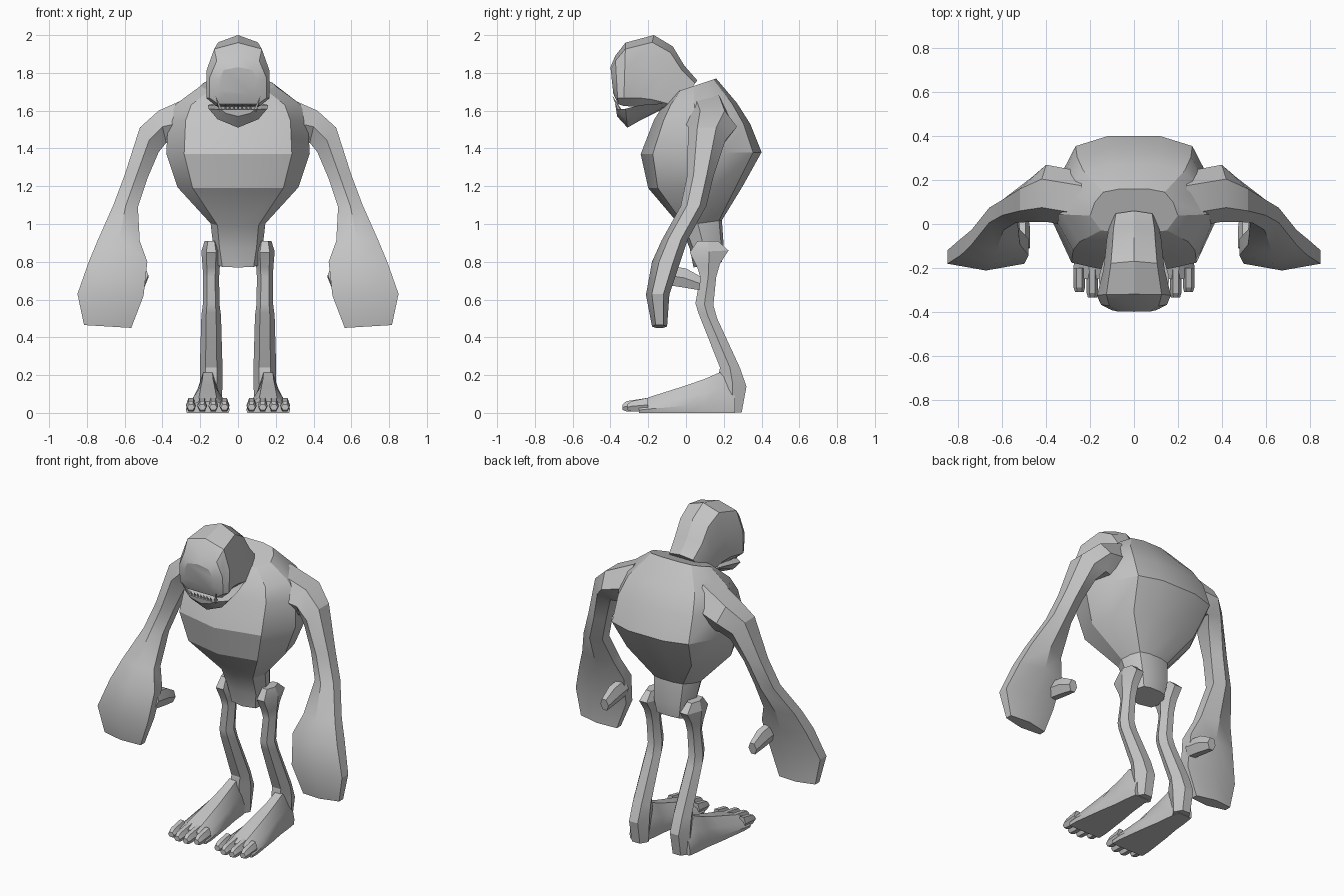
import bpy, bmesh, math
from mathutils import Vector

default_cube = bpy.data.objects.get("Cube")
if default_cube:
    bpy.data.objects.remove(default_cube, do_unlink=True)

grey = bpy.data.materials.new("plain_grey")
grey.use_nodes = True
colour = (0.55, 0.55, 0.55, 1)
grey.diffuse_color = colour
grey.node_tree.nodes["Principled BSDF"].inputs["Base Color"].default_value = colour

X_AXIS = Vector((1, 0, 0))
Y_AXIS = Vector((0, 1, 0))

# Half outlines: (position from start to end, sideways share)
HEX = [(-1, .5), (0, 1), (1, .5)]
TORSO = [(-1, 0), (-.8, .75), (-.16, 1), (.4, .9), (.86, .7), (1, .32)]
SKULL = [(-1, 0), (-.8, .75), (-.1, 1), (.75, 1), (1, .7)]
JAW = [(-1, 1), (.1, .7), (1, 0)]
FOOT = [(-1, .4), (-.2, .85), (.5, 1), (1, .95)]


def finish(obj, mirrored):
    """Colour, mirror and shade one part."""
    obj.data.materials.append(grey)
    if mirrored:
        obj.modifiers.new("mirror", "MIRROR")
    bpy.ops.object.select_all(action="DESELECT")
    obj.select_set(True)
    bpy.context.view_layer.objects.active = obj
    bpy.ops.object.shade_smooth_by_angle(angle=math.radians(28))


def loft(name, stations, outline, side=X_AXIS, mirrored=False):
    """Skin a closed body over stations of (start point, end point, half width)."""
    full = outline + [(u, -v) for u, v in reversed(outline) if v != 0]
    bm = bmesh.new()
    rings = []
    for start, end, half in stations:
        start, end = Vector(start), Vector(end)
        rings.append([bm.verts.new(start.lerp(end, (u + 1) / 2) + side * half * v)
                      for u, v in full])
    count = len(full)
    for low, high in zip(rings, rings[1:]):
        for i in range(count):
            j = (i + 1) % count
            bm.faces.new((low[i], low[j], high[j], high[i]))
    bm.faces.new(rings[0])
    bm.faces.new(rings[-1])
    bmesh.ops.recalc_face_normals(bm, faces=bm.faces[:])
    mesh = bpy.data.meshes.new(name)
    bm.to_mesh(mesh)
    bm.free()
    obj = bpy.data.objects.new(name, mesh)
    bpy.context.collection.objects.link(obj)
    finish(obj, mirrored)
    return obj


def profile(rows, x=0):
    """Turn rows of (start y, start z, end y, end z, half width) into stations."""
    return [((x, y, z), (x, end_y, end_z), half) for y, z, end_y, end_z, half in rows]


# Torso: pelvis, narrow waist, broad chest and hunched back
loft("torso", profile([
    (.04, .77, .19, .8, .11),
    (.02, .87, .2, .88, .13),
    (-.03, .99, .19, 1.02, .145),
    (-.2, 1.19, .3, 1.2, .32),
    (-.24, 1.37, .4, 1.38, .38),
    (-.17, 1.55, .34, 1.53, .37),
    (-.12, 1.63, .27, 1.64, .33),
    (-.05, 1.7, .16, 1.77, .2),
]), TORSO)

# Head with its neck, from the nape to the face
loft("head", profile([
    (.06, 1.76, -.06, 1.6, .11),
    (-.01, 1.84, -.15, 1.62, .125),
    (-.07, 1.94, -.2, 1.62, .13),
    (-.17, 2, -.26, 1.62, .14),
    (-.32, 1.96, -.33, 1.625, .168),
    (-.375, 1.89, -.36, 1.635, .15),
    (-.4, 1.83, -.385, 1.69, .1),
]), SKULL)

# Jaw with a pointed chin
loft("jaw", profile([
    (-.1, 1.64, -.12, 1.61, .12),
    (-.24, 1.63, -.24, 1.55, .16),
    (-.32, 1.61, -.31, 1.51, .155),
    (-.37, 1.605, -.365, 1.57, .09),
]), JAW)


def tooth(name, base, tip, width):
    """A thin three-sided spike."""
    base, tip = Vector(base), Vector(tip)
    bpy.ops.mesh.primitive_cone_add(vertices=4, radius1=width, radius2=0,
                                    depth=(tip - base).length,
                                    location=base.lerp(tip, .5))
    obj = bpy.context.object
    obj.name = name
    obj.rotation_euler = (tip - base).to_track_quat("Z", "Y").to_euler()
    finish(obj, False)


# Tusks and a row of small teeth
for label, sign in (("left", 1), ("right", -1)):
    tooth(label + "_tusk", (sign * .09, -.35, 1.6), (sign * .12, -.39, 1.68), .012)
for i in range(7):
    x = (i - 3) * .022
    tooth("small_tooth", (x, -.36, 1.6), (x, -.375, 1.635), .009)

# Arms ending in broad mitten hands
arm_rows = [  # inner x, inner z, outer x, outer z, middle y, half depth
    (.24, 1.42, .24, 1.68, .11, .13),
    (.38, 1.43, .42, 1.6, .14, .13),
    (.42, 1.38, .52, 1.51, .11, .1),
    (.48, 1.24, .6, 1.26, .075, .07),
    (.53, 1.09, .66, 1.1, .04, .068),
    (.52, .91, .74, .92, -.06, .068),
    (.48, .8, .79, .8, -.105, .075),
    (.5, .62, .85, .63, -.15, .062),
    (.565, .45, .815, .465, -.14, .04),
]
loft("arms", [((x, y, z), (out_x, y, out_z), half)
              for x, z, out_x, out_z, y, half in arm_rows], HEX, Y_AXIS, True)

# Thumbs pointing backwards from the palms
loft("thumbs", profile([
    (-.1, .78, -.12, .68, .04),
    (0, .765, -.02, .665, .04),
    (.08, .72, .07, .65, .028),
], x=.515), HEX, mirrored=True)

# Legs with bulging hips, knees and heels
loft("legs", profile([
    (.06, .91, .17, .91, .035),
    (.02, .85, .225, .86, .052),
    (.06, .77, .18, .79, .046),
    (.075, .72, .16, .72, .042),
    (.05, .58, .145, .57, .044),
    (.065, .53, .165, .5, .052),
    (.18, .24, .285, .24, .06),
    (.17, .19, .32, .14, .06),
    (.2, .003, .295, .003, .055),
], x=.142), HEX, mirrored=True)

# Feet sloping down towards the toes
foot_rows = [  # y, top z, half width
    (.26, .12, .05),
    (.18, .215, .062),
    (.1, .18, .07),
    (0, .145, .088),
    (-.19, .085, .115),
    (-.25, .06, .116),
]
loft("feet", [((.16, y, top), (.16, y, 0), half) for y, top, half in foot_rows],
     FOOT, mirrored=True)

# Four blunt toes on each foot
for i, tip in enumerate((-.31, -.335, -.335, -.31)):
    loft("toe_pair", profile([
        (-.2, .08, -.2, .005, .026),
        (tip + .02, .062, tip + .02, .008, .026),
        (tip, .045, tip, .015, .02),
    ], x=.072 + i * .059), HEX, mirrored=True)
